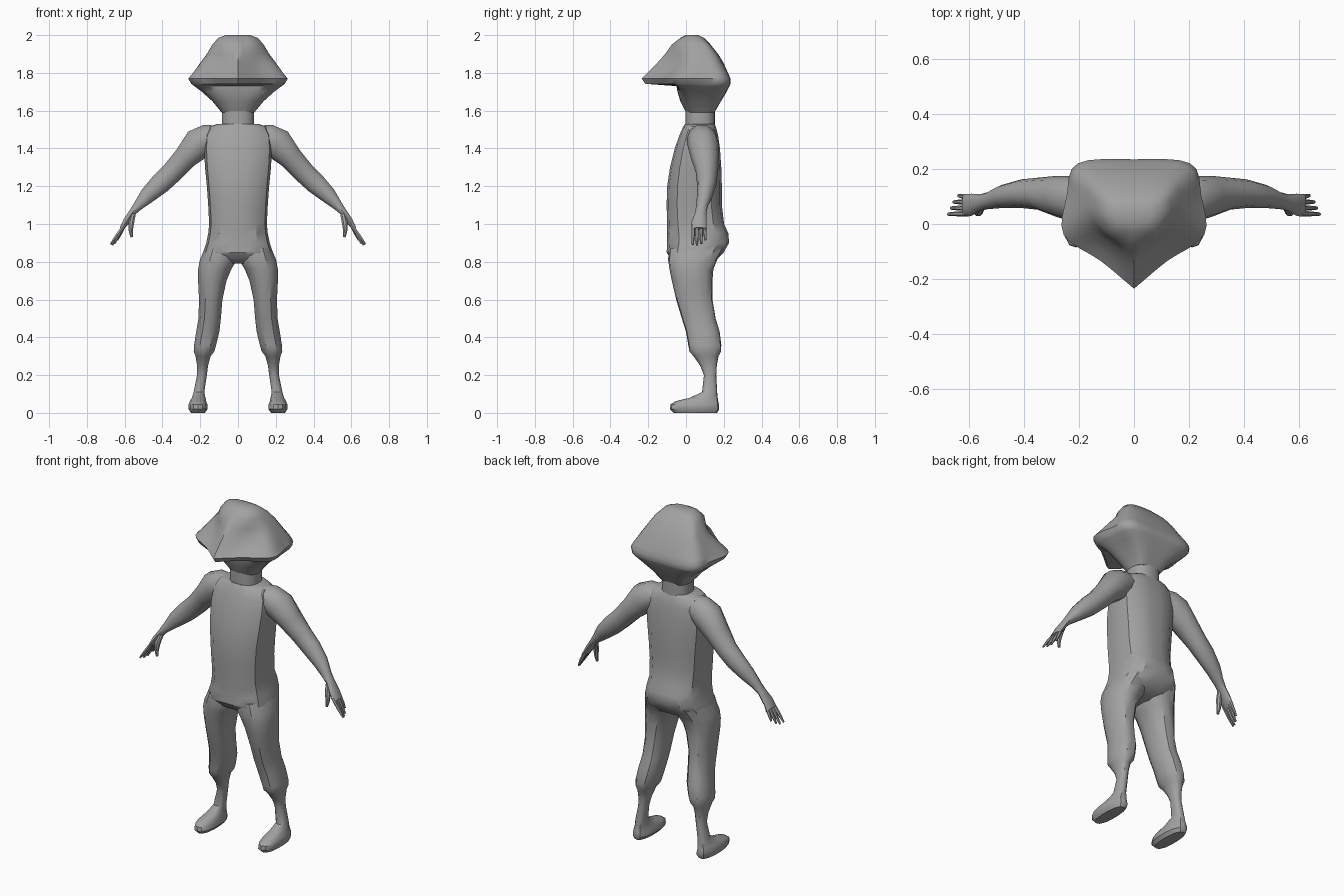
import bpy, bmesh, math
from mathutils import Vector

grey = bpy.data.materials.new("plain grey")
grey.diffuse_color = (0.36, 0.36, 0.36, 1)


def loft(name, rings, angle=35):
    """Skin a list of equal-length rings and cap both ends."""
    bm = bmesh.new()
    loops = [[bm.verts.new(p) for p in r] for r in rings]
    n = len(loops[0])
    for a, b in zip(loops, loops[1:]):
        for i in range(n):
            j = (i + 1) % n
            bm.faces.new((a[i], a[j], b[j], b[i]))
    bm.faces.new(loops[0])
    bm.faces.new(loops[-1])
    bmesh.ops.recalc_face_normals(bm, faces=bm.faces)
    me = bpy.data.meshes.new(name)
    bm.to_mesh(me)
    bm.free()
    me.materials.append(grey)
    ob = bpy.data.objects.new(name, me)
    bpy.context.collection.objects.link(ob)
    bpy.ops.object.select_all(action='DESELECT')
    ob.select_set(True)
    bpy.context.view_layer.objects.active = ob
    bpy.ops.object.shade_smooth_by_angle(angle=math.radians(angle))
    return ob


def ring(c, u, v, n=12, power=2.0):
    """Superellipse around c with half-axis vectors u and v."""
    pts = []
    for i in range(n):
        t = 2 * math.pi * (i + 0.5) / n
        a, b = math.cos(t), math.sin(t)
        k = (abs(a) ** power + abs(b) ** power) ** (-1 / power)
        pts.append(Vector(c) + Vector(u) * a * k + Vector(v) * b * k)
    return pts


def level(z, x0, x1, y0, y1, n=12, power=2.5):
    """Horizontal ring that fills the box x0..x1, y0..y1."""
    return ring(((x0 + x1) / 2, (y0 + y1) / 2, z),
                ((x1 - x0) / 2, 0, 0), (0, (y1 - y0) / 2, 0), n, power)


def limb(name, path, side, n=10):
    """Tube along (x, y, z, thickness, y radius) points."""
    pts = [Vector((side * p[0], p[1], p[2])) for p in path]
    rings = []
    for i, p in enumerate(path):
        d = pts[min(i + 1, len(pts) - 1)] - pts[max(i - 1, 0)]
        across = Vector((0, 1, 0)).cross(d).normalized()
        rings.append(ring(pts[i], across * p[3], (0, p[4], 0), n))
    return loft(name, rings, 40)


# Torso: height, half width, front, back
torso = [(0.79, 0.10, -0.04, 0.10), (0.815, 0.19, -0.08, 0.165), (0.85, 0.185, -0.103, 0.20),
         (0.90, 0.168, -0.10, 0.228), (0.95, 0.158, -0.10, 0.225), (1.00, 0.153, -0.10, 0.202),
         (1.10, 0.158, -0.103, 0.19), (1.20, 0.165, -0.10, 0.19), (1.30, 0.175, -0.085, 0.187),
         (1.40, 0.18, -0.06, 0.18), (1.47, 0.175, -0.035, 0.17), (1.515, 0.15, -0.015, 0.158),
         (1.53, 0.11, -0.005, 0.15)]
loft("torso", [level(z, -w, w, a, b, 16, 3.2) for z, w, a, b in torso])

# Neck
loft("neck", [level(z, -0.086, 0.086, -0.003, 0.155, 20, 2.5) for z in (1.50, 1.61)])

# Head: height, front tip, front middle x y, corner x y, side x y, back corner x y, back
head = [(1.59, 0.0, .05, .01, .08, .04, .085, .09, .065, .14, .15),
        (1.65, -.03, .07, -.02, .13, .02, .13, .10, .10, .175, .185),
        (1.70, -.045, .11, -.04, .185, 0, .185, .10, .155, .20, .215),
        (1.73, -.05, .12, -.045, .22, -.03, .225, .10, .19, .215, .23),
        (1.742, -.215, .11, -.12, .238, -.04, .235, .10, .20, .22, .235),
        (1.77, -.235, .12, -.135, .255, -.04, .245, .10, .205, .22, .235),
        (1.80, -.205, .11, -.10, .23, -.03, .225, .10, .195, .205, .222),
        (1.85, -.155, .10, -.06, .19, 0, .20, .09, .165, .18, .20),
        (1.90, -.11, .09, -.05, .15, .02, .165, .085, .14, .155, .17),
        (1.95, -.075, .085, -.045, .125, .01, .135, .07, .115, .12, .13),
        (1.985, -.03, .06, -.02, .095, .01, .105, .05, .08, .085, .095),
        (2.00, 0.0, .04, .005, .06, .02, .065, .04, .05, .06, .065)]


def head_ring(z, tip, *rest):
    """Smooth half outline with a sharp front tip, mirrored across x."""
    *mid, back = rest
    p = [Vector((0, tip, z))]
    p += [Vector((mid[i], mid[i + 1], z)) for i in range(0, 8, 2)]
    p.append(Vector((0, back, z)))
    ext = [2 * p[0] - p[1]] + p + [Vector((-p[-2].x, p[-2].y, z))]
    half = []
    for a, b, c, d in zip(ext, ext[1:], ext[2:], ext[3:]):
        for k in range(4):
            t = k / 4
            half.append(b + 0.5 * t * (c - a + t * (2 * a - 5 * b + 4 * c - d
                                                  + t * (3 * (b - c) + d - a))))
    half.append(p[-1])
    return half + [Vector((-q.x, q.y, z)) for q in reversed(half[1:-1])]


loft("head", [head_ring(*h) for h in head], 45)

# Leg and foot: height, inner, outer, front, back
leg = [(0.0, 0.175, 0.25, -0.065, 0.165), (0.02, 0.16, 0.262, -0.085, 0.176),
       (0.045, 0.162, 0.262, -0.082, 0.175), (0.062, 0.168, 0.255, -0.055, 0.17),
       (0.08, 0.172, 0.245, 0.02, 0.168), (0.11, 0.178, 0.235, 0.085, 0.165),
       (0.20, 0.165, 0.217, 0.095, 0.16), (0.25, 0.158, 0.217, 0.075, 0.163),
       (0.30, 0.145, 0.225, 0.04, 0.172), (0.325, 0.125, 0.235, 0.018, 0.185),
       (0.36, 0.115, 0.233, 0.012, 0.187), (0.43, 0.098, 0.222, 0.0, 0.178),
       (0.50, 0.09, 0.21, -0.022, 0.157), (0.60, 0.082, 0.207, -0.052, 0.14),
       (0.70, 0.06, 0.212, -0.075, 0.14), (0.76, 0.035, 0.212, -0.087, 0.145),
       (0.81, 0.005, 0.203, -0.095, 0.165), (0.87, 0.005, 0.178, -0.09, 0.20)]

# Arm and palm centre line
arm = [(.10, .08, 1.46, .065, .065), (.16, .085, 1.452, .08, .08), (.21, .09, 1.425, .088, .085),
       (.28, .10, 1.35, .066, .075), (.35, .11, 1.272, .06, .058), (.41, .11, 1.215, .058, .052),
       (.48, .10, 1.15, .045, .042), (.53, .085, 1.095, .027, .031), (.56, .078, 1.06, .019, .03),
       (.59, .07, 1.015, .019, .04), (.617, .068, .975, .011, .04)]

for label, s in (("left", 1), ("right", -1)):
    loft(label + "_leg", [level(z, s * a, s * b, f, k, 14) for z, a, b, f, k in leg])
    limb(label + "_arm", arm, s)
    # Four fingers: base y, tip x y z
    for i, (y, tx, ty, tz) in enumerate(((.038, .675, .036, .892), (.058, .665, .058, .888),
                                         (.08, .655, .08, .895), (.098, .638, .103, .915))):
        limb(f"{label}_finger_{i + 1}",
             [(.60, y, .995, .010, .010), ((.61 + tx) / 2, (y + ty) / 2, (.98 + tz) / 2, .010, .009),
              (tx, ty, tz, .005, .006)], s, 6)
    # Thumb
    limb(label + "_thumb", [(.555, .065, 1.055, .015, .016), (.565, .045, 1.01, .017, .018),
                            (.568, .04, .965, .012, .012), (.563, .038, .93, .007, .008)], s, 8)
